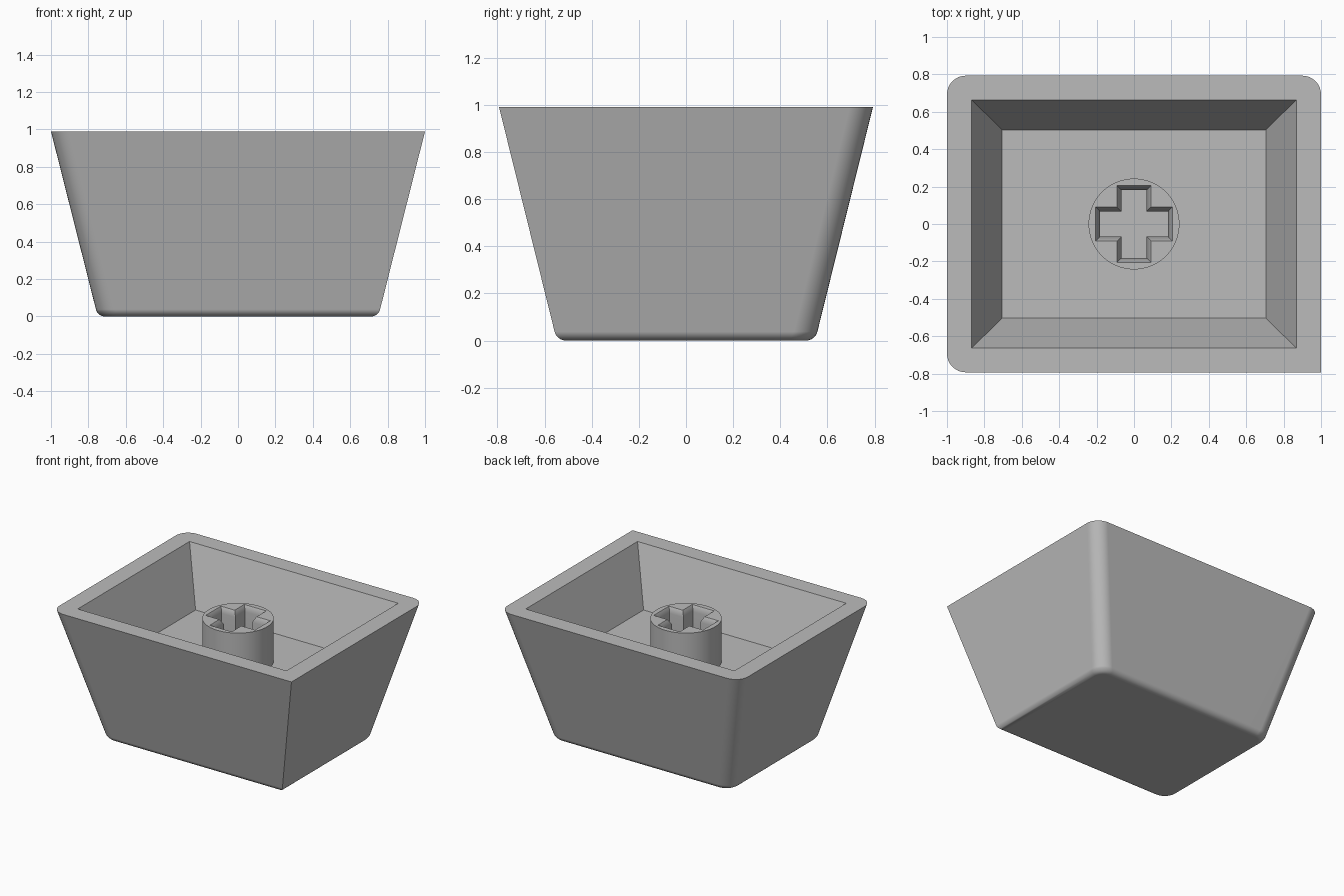
import bpy, bmesh, math

if "Cube" in bpy.data.objects:
    bpy.data.objects.remove(bpy.data.objects["Cube"])

H = 0.99            # rim height
FLOOR = 0.58        # cavity floor
POST_TOP = 0.90     # top of the stem
SEG = 8             # segments per rounded corner

grey = bpy.data.materials.new("mid grey")
grey.diffuse_color = (0.5, 0.5, 0.5, 1)
grey.use_nodes = True
grey.node_tree.nodes["Principled BSDF"].inputs["Base Color"].default_value = grey.diffuse_color


def outline(hx, hy, r, z):
    """Rectangle with three rounded corners; the front right one stays sharp."""
    pts = []
    for i, (sx, sy) in enumerate([(1, 1), (-1, 1), (-1, -1)]):
        for k in range(SEG + 1):
            a = math.radians(90 * (i + k / SEG))
            pts.append((sx * (hx - r) + r * math.cos(a), sy * (hy - r) + r * math.sin(a), z))
    return pts + [(hx, -hy, z)]


def rect(hx, hy, z):
    return [(hx, hy, z), (-hx, hy, z), (-hx, -hy, z), (hx, -hy, z)]


def cross(arm, half, z):
    quarter = [(arm, -half), (arm, half), (half, half)]
    pts = []
    for c, s in [(1, 0), (0, 1), (-1, 0), (0, -1)]:
        pts += [(x * c - y * s, x * s + y * c, z) for x, y in quarter]
    return pts


def circle(r, z, n=64):
    return [(r * math.cos(2 * math.pi * k / n), r * math.sin(2 * math.pi * k / n), z) for k in range(n)]


def skin(bm, loops):
    """Join successive equal-length loops with quads; return the vertex rings."""
    rings = [[bm.verts.new(p) for p in loop] for loop in loops]
    for a, b in zip(rings, rings[1:]):
        for i in range(len(a)):
            j = (i + 1) % len(a)
            bm.faces.new((a[i], a[j], b[j], b[i]))
    return rings


def ring_face(bm, outer, inner):
    """Fill the flat area between an outer and an inner ring."""
    edges = [bm.edges.get((r[i - 1], r[i])) for r in (outer, inner) for i in range(len(r))]
    bmesh.ops.triangle_fill(bm, edges=edges, use_beauty=True, normal=(0, 0, 1))


def finish(bm, name):
    bmesh.ops.recalc_face_normals(bm, faces=bm.faces)
    mesh = bpy.data.meshes.new(name)
    bm.to_mesh(mesh)
    bm.free()
    obj = bpy.data.objects.new(name, mesh)
    mesh.materials.append(grey)
    bpy.context.collection.objects.link(obj)
    bpy.ops.object.select_all(action='DESELECT')
    obj.select_set(True)
    bpy.context.view_layer.objects.active = obj
    bpy.ops.object.shade_smooth_by_angle(angle=math.radians(30))
    wn = obj.modifiers.new("even shading", 'WEIGHTED_NORMAL')
    wn.keep_sharp = True


# Tapered shell: filleted closed end, sloping walls, flat rim and inner cavity
BX, BY, CORNER, FILLET = 0.75, 0.548, 0.10, 0.05
TX, TY = 1.0, 0.793
lean = math.atan((TX - BX) / H)
inset = FILLET * math.tan((math.pi / 2 - lean) / 2)
loops = []
for k in range(7):
    a = -math.pi / 2 + (math.pi / 2 - lean) * k / 6
    d = -inset + FILLET * math.cos(a)
    loops.append(outline(BX + d, BY + d, CORNER + min(d, 0), FILLET + FILLET * math.sin(a)))
loops.append(outline(TX, TY, CORNER, H))

bm = bmesh.new()
outer = skin(bm, loops)
bm.faces.new(outer[0])
cavity = skin(bm, [rect(0.868, 0.664, H), rect(0.705, 0.503, FLOOR)])
bm.faces.new(cavity[-1])
ring_face(bm, outer[-1], cavity[0])
finish(bm, "cap_shell")

# Round stem with a chamfered cross-shaped socket reaching the cavity floor
bm = bmesh.new()
wall = skin(bm, [circle(0.243, FLOOR), circle(0.243, POST_TOP)])
socket = skin(bm, [cross(0.205, 0.091, POST_TOP),
                   cross(0.183, 0.068, POST_TOP - 0.04),
                   cross(0.183, 0.068, FLOOR)])
ring_face(bm, wall[-1], socket[0])
finish(bm, "stem_post")
